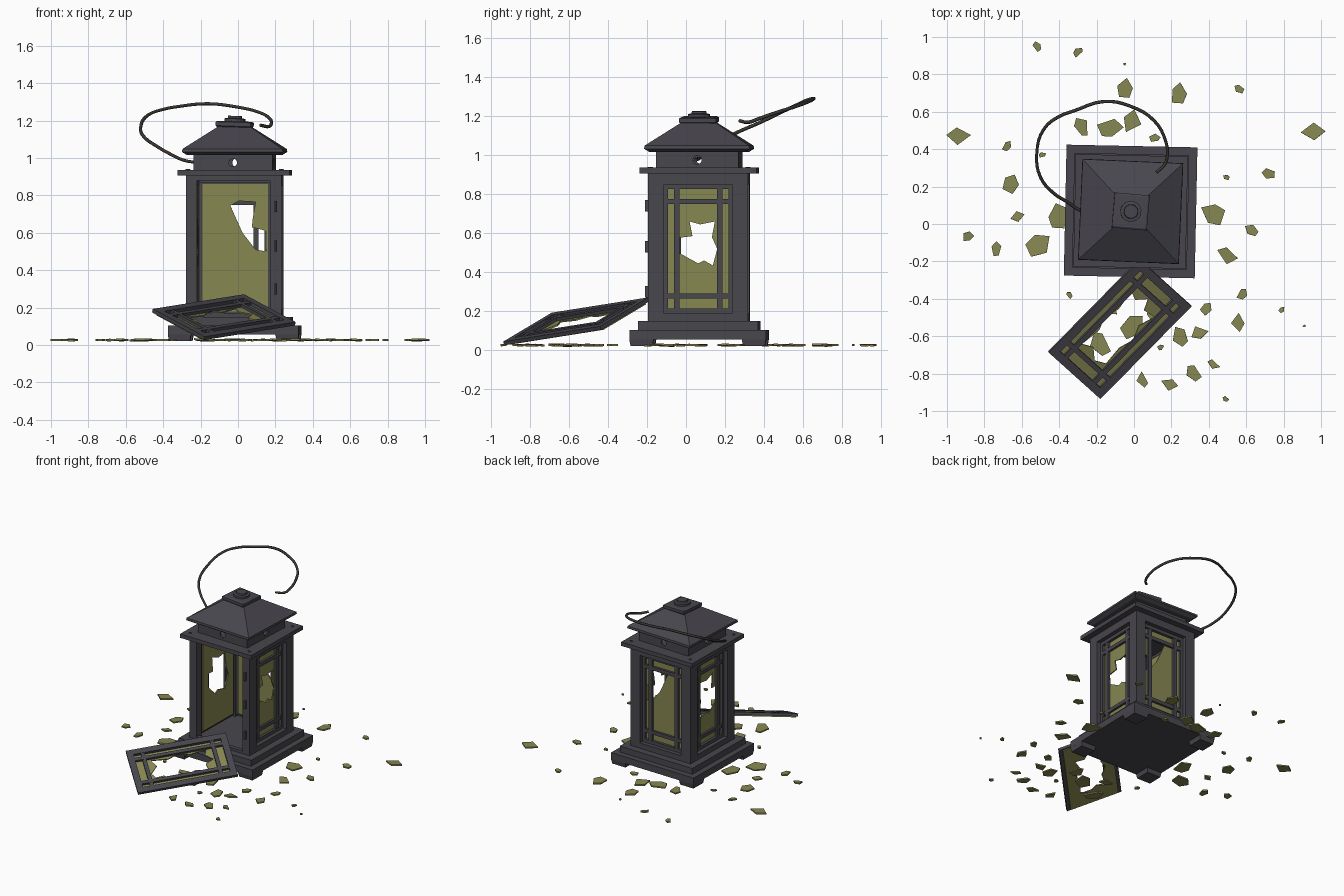
import bpy, bmesh, math, random
from mathutils import Matrix, Vector

if "Cube" in bpy.data.objects:
    bpy.data.objects.remove(bpy.data.objects["Cube"])

random.seed(4)
T, R = Matrix.Translation, lambda deg, ax: Matrix.Rotation(math.radians(deg), 4, ax)


def material(name, rgb):
    m = bpy.data.materials.new(name)
    m.diffuse_color = (*rgb, 1)
    m.use_nodes = True
    m.node_tree.nodes["Principled BSDF"].inputs["Base Color"].default_value = m.diffuse_color
    return m


IRON = material("iron", (0.065, 0.062, 0.075))
WIRE = material("wire", (0.045, 0.038, 0.032))
GLASS = material("glass", (0.24, 0.24, 0.085))


def finish(name, bm, mtx, mat):
    bmesh.ops.recalc_face_normals(bm, faces=bm.faces)
    me = bpy.data.meshes.new(name)
    bm.to_mesh(me)
    bm.free()
    ob = bpy.data.objects.new(name, me)
    ob.matrix_world = mtx
    me.materials.append(mat)
    bpy.context.collection.objects.link(ob)
    return ob


def box(name, size, centre, mtx, mat=IRON):
    bm = bmesh.new()
    bmesh.ops.create_cube(bm, size=1, matrix=T(centre) @ Matrix.Diagonal((*size, 1)))
    return finish(name, bm, mtx, mat)


def loft(name, rings, n, mtx, mat=IRON):
    """Stacked n-sided rings given as (half width, z)."""
    bm = bmesh.new()
    loops = []
    for r, z in rings:
        c = r / math.cos(math.pi / n)
        loops.append([bm.verts.new((c * math.cos((i + .5) * 2 * math.pi / n),
                                    c * math.sin((i + .5) * 2 * math.pi / n), z)) for i in range(n)])
    for a, b in zip(loops, loops[1:]):
        for i in range(n):
            bm.faces.new((a[i], a[(i + 1) % n], b[(i + 1) % n], b[i]))
    bm.faces.new(loops[0])
    bm.faces.new(loops[-1])
    return finish(name, bm, mtx, mat)


def plate(name, outer, hole, thick, mtx, mat=IRON):
    """Flat outline, optionally with a hole, given thickness along local z."""
    bm = bmesh.new()
    edges = []
    for loop in (outer, hole):
        vs = [bm.verts.new((x, y, 0)) for x, y in loop]
        edges += [bm.edges.new((vs[i - 1], vs[i])) for i in range(len(vs))]
    bmesh.ops.triangle_fill(bm, use_beauty=True, edges=edges, normal=(0, 0, 1))
    ext = bmesh.ops.extrude_face_region(bm, geom=bm.faces[:], use_keep_orig=True)
    top = [g for g in ext["geom"] if isinstance(g, bmesh.types.BMVert)]
    bmesh.ops.translate(bm, vec=(0, 0, thick), verts=top)
    return finish(name, bm, mtx, mat)


def rect(w, h0, h1):
    return [(-w, h0), (w, h0), (w, h1), (-w, h1)]


def panel(name, mtx, hole):
    """Latticed window frame with a broken pane behind it."""
    plate(name + "_frame", rect(.20, -.35, .35), rect(.155, -.305, .305), .02, mtx)
    for s in (-1, 1):
        box(name + "_upright_bar", (.027, .62, .017), (s * .11, 0, .01), mtx)
        box(name + "_cross_bar", (.32, .027, .016), (0, s * .242, .01), mtx)
    plate(name + "_pane", rect(.175, -.34, .34), hole, .008, mtx @ T((0, 0, -.008)), GLASS)


ROOT = T((-.018, .067, 0)) @ R(-1.2, 'Z')
TOP = ROOT @ R(-1.3, 'Z')


def side(k, d, z, base=ROOT):
    return base @ R(90 * k, 'Z') @ T((0, -d, z)) @ R(90, 'X')


# base with corner feet
loft("base_slab", [(.35, .055), (.35, .105)], 4, ROOT)
loft("base_step", [(.307, .105), (.307, .15)], 4, ROOT)
for sx in (-1, 1):
    for sy in (-1, 1):
        loft("foot", [(.056, .022), (.062, .056)], 4, ROOT @ T((sx * .288, sy * .288, 0)))
        box("corner_post", (.058, .058, .75), (sx * .225, sy * .225, .527), ROOT)
        loft("rivet", [(.009, .935), (.007, .94)], 8, ROOT @ T((sx * .25, sy * .25, 0)))

# walls and broken windows (front is left open)
holes = {
    1: [(-.107, .055), (-.03, .065), (-.045, .14), (.01, .125), (.085, .14), (.07, .06),
        (.097, 0), (.075, -.085), (.03, -.06), (0, -.075), (-.10, -.02)],
    2: [(.027, .225), (-.018, .25), (-.108, .245), (-.093, .16), (-.088, .11), (-.165, .09),
        (-.168, -.02), (-.108, -.01), (-.038, .08)],
    3: [(-.12, -.02), (-.08, -.11), (0, -.09), (.03, -.11), (.115, -.03), (.11, .07), (.06, .07),
        (.07, .18), (0, .15), (-.08, .16), (-.09, .06)],
}
for k, label in enumerate(("front", "right", "back", "left")):
    opening = rect(.175, -.3375, .3225) if k else rect(.195, -.3575, .3525)
    plate(label + "_wall", rect(.255, -.3775, .3775), opening, .03, side(k, .225, .5275))
    if k:
        panel(label + "_window", side(k, .205, .52), holes[k])
    # neck wall with vent hole
    vent = [(.022 * math.cos(a * math.pi / 8), .022 * math.sin(a * math.pi / 8)) for a in range(16)]
    plate(label + "_neck", rect(.212, -.045, .045), vent, .012, side(k, .2, .975, TOP))
for z in (.30, .53, .74):
    box("hinge", (.012, .022, .06), (.222, -.26, z), ROOT)

# top plate, roof, cap and knob
loft("top_plate", [(.30, .905), (.30, .935)], 4, ROOT)
loft("roof", [(.245, 1.016), (.27, 1.032), (.268, 1.048), (.085, 1.168)], 4, TOP)
CAP = TOP @ R(-2.5, 'Z') @ T((0, 0, 1.165)) @ R(2, 'Y')
loft("cap", [(.085, -.005), (.094, .005), (.094, .026), (.085, .031)], 4, CAP)
loft("knob", [(.055, .03), (.055, .045), (.038, .048), (.036, .06)], 16, CAP)

# bent wire handle, torn loose at one end
path = [(-.20, .05, .975), (-.28, .07, .985), (-.36, .12, 1.02), (-.43, .165, 1.06), (-.5, .25, 1.11),
        (-.52, .375, 1.165), (-.48, .51, 1.23), (-.4, .575, 1.26), (-.32, .605, 1.275),
        (-.16, .655, 1.29), (-.02, .63, 1.275), (.11, .55, 1.245), (.17, .44, 1.21),
        (.178, .37, 1.185), (.165, .32, 1.168), (.12, .275, 1.175)]
cu = bpy.data.curves.new("wire_handle", 'CURVE')
cu.dimensions = '3D'
cu.bevel_depth, cu.bevel_resolution, cu.use_fill_caps = .009, 1, True
sp = cu.splines.new('BEZIER')
sp.bezier_points.add(len(path) - 1)
sp.resolution_u = 4
for p, co in zip(sp.bezier_points, path):
    p.co = co
    p.handle_left_type = p.handle_right_type = 'AUTO'
cu.materials.append(WIRE)
bpy.context.collection.objects.link(bpy.data.objects.new("wire_handle", cu))

# fallen door leaning on the base
u = Vector((.279, -.251, -.15)).normalized()
n = u.cross(Vector((.494, .49, .075))).normalized()
v = n.cross(u)
door = Matrix((u, v, n)).transposed().to_4x4()
panel("door", T((-.076, -.56, .147)) @ door @ T((0, 0, -.008)),
      [(-.09, -.20), (-.03, -.17), (.03, -.22), (.09, -.19), (.08, -.08), (.105, 0), (.07, .08), (.10, .17),
       (.03, .16), (0, .22), (-.05, .17), (-.10, .19), (-.08, .07), (-.11, 0), (-.075, -.08)])

# scattered shards: x, y, radius
shards = [
    (-.94, .47, .065), (-.52, .95, .03), (-.30, .92, .03), (-.05, .855, .01), (-.05, .72, .06),
    (.24, .69, .06), (.565, .72, .03), (.965, .495, .065), (-.28, .52, .055), (-.135, .515, .07),
    (-.01, .545, .07), (.11, .46, .03), (-.68, .415, .03), (-.49, .37, .02), (-.66, .21, .06),
    (-.62, .04, .04), (-.89, -.065, .035), (-.735, -.135, .04), (-.505, -.11, .08), (-.40, .04, .08),
    (.72, .27, .04), (.495, .25, .02), (.43, .05, .075), (.63, -.035, .04), (.495, -.17, .06),
    (.58, -.375, .035), (.555, -.53, .05), (.385, -.455, .04), (.345, -.58, .05), (.245, -.60, .06),
    (.79, -.46, .02), (.91, -.545, .01), (.425, -.75, .035), (.315, -.795, .05), (.19, -.86, .045),
    (.045, -.835, .045), (.49, -.935, .02), (-.13, -.455, .05), (-.01, -.55, .08), (.11, -.47, .06),
    (-.185, -.64, .07), (.14, -.66, .02), (-.345, -.38, .02)]
for x, y, r in shards:
    count = random.choice((4, 5, 5))
    outline = []
    for i in range(count):
        a = 2 * math.pi * (i + random.uniform(-.25, .25)) / count
        outline.append((r * random.uniform(.85, 1.15) * math.cos(a), r * .72 * math.sin(a)))
    tilt = R(random.uniform(0, 180), 'Z') @ R(random.uniform(-6, 6), 'X')
    plate("shard", outline, [], .01, T((x, y, .022)) @ tilt, GLASS)
